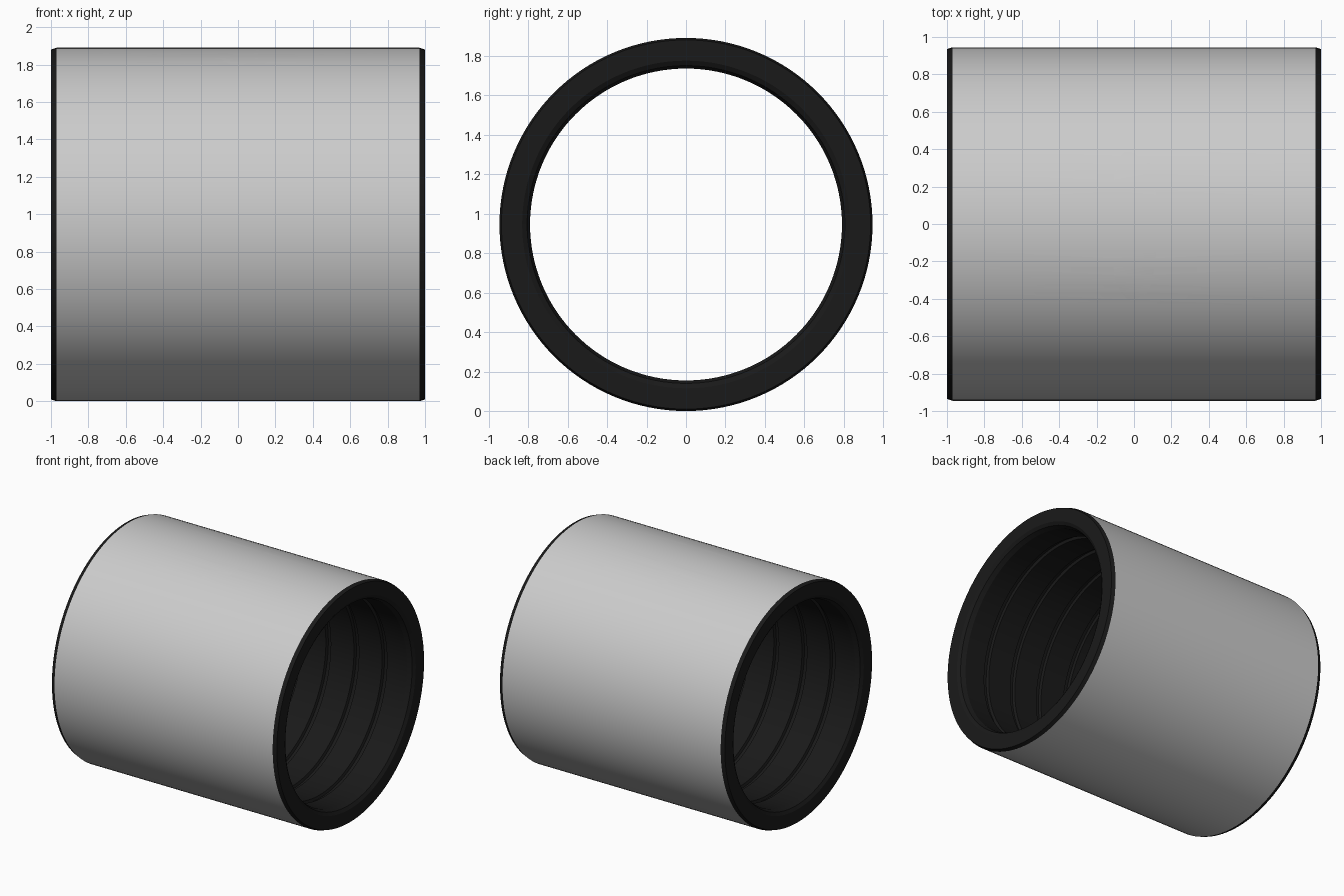
import bpy, bmesh, math

if "Cube" in bpy.data.objects:
    bpy.data.objects.remove(bpy.data.objects["Cube"])

R_OUT, R_IN, SEG = 0.945, 0.79, 128

grey = bpy.data.materials.new("steel_grey")
grey.diffuse_color = (0.55, 0.56, 0.58, 1)
grey.use_nodes = True
grey.node_tree.nodes["Principled BSDF"].inputs["Base Color"].default_value = grey.diffuse_color
dark = bpy.data.materials.new("dark_lining")
dark.diffuse_color = (0.01, 0.01, 0.01, 1)
dark.use_nodes = True
dark.node_tree.nodes["Principled BSDF"].inputs["Base Color"].default_value = dark.diffuse_color


def add_object(name, bm, mats):
    bmesh.ops.recalc_face_normals(bm, faces=bm.faces)
    me = bpy.data.meshes.new(name)
    bm.to_mesh(me)
    bm.free()
    for m in mats:
        me.materials.append(m)
    ob = bpy.data.objects.new(name, me)
    bpy.context.collection.objects.link(ob)
    return ob


# Wall profile (x, radius): outer skin, chamfered ends, rounded mouth, grooved bore
profile = [(-0.97, R_OUT), (0.97, R_OUT), (1.0, 0.935), (1.0, 0.83),
           (0.985, 0.805), (0.95, R_IN)]
for i in range(7):
    x = 0.75 - 0.25 * i
    profile += [(x + 0.022, R_IN), (x + 0.014, R_IN + 0.02),
                (x - 0.014, R_IN + 0.02), (x - 0.022, R_IN)]
profile += [(-0.95, R_IN), (-0.985, 0.805), (-1.0, 0.83), (-1.0, 0.935)]

# Sleeve lathed around the x axis
bm = bmesh.new()
rings = []
for s in range(SEG):
    a = 2 * math.pi * s / SEG
    rings.append([bm.verts.new((x, r * math.cos(a), R_OUT + r * math.sin(a)))
                  for x, r in profile])
n = len(profile)
for s in range(SEG):
    a, b = rings[s], rings[(s + 1) % SEG]
    for j in range(n):
        k = (j + 1) % n
        f = bm.faces.new((a[j], a[k], b[k], b[j]))
        f.material_index = 0 if j == 0 else 1
sleeve = add_object("sleeve", bm, [grey, dark])

# Round-bottomed slot milled across the top
bm = bmesh.new()
bmesh.ops.create_cone(bm, cap_ends=True, segments=64, radius1=0.125,
                      radius2=0.125, depth=2.4)
for v in bm.verts:
    x, y, z = v.co
    v.co = (x, z, y + 1.92)
cutter = add_object("slot_cutter", bm, [dark])
cutter.hide_render = True

mod = sleeve.modifiers.new("slot", 'BOOLEAN')
mod.operation = 'DIFFERENCE'
mod.solver = 'EXACT'
mod.material_mode = 'TRANSFER'
mod.object = cutter
bpy.context.view_layer.objects.active = sleeve
sleeve.select_set(True)
bpy.ops.object.modifier_apply(modifier="slot")
bpy.data.objects.remove(cutter)
bpy.ops.object.shade_smooth_by_angle(angle=math.radians(15))
